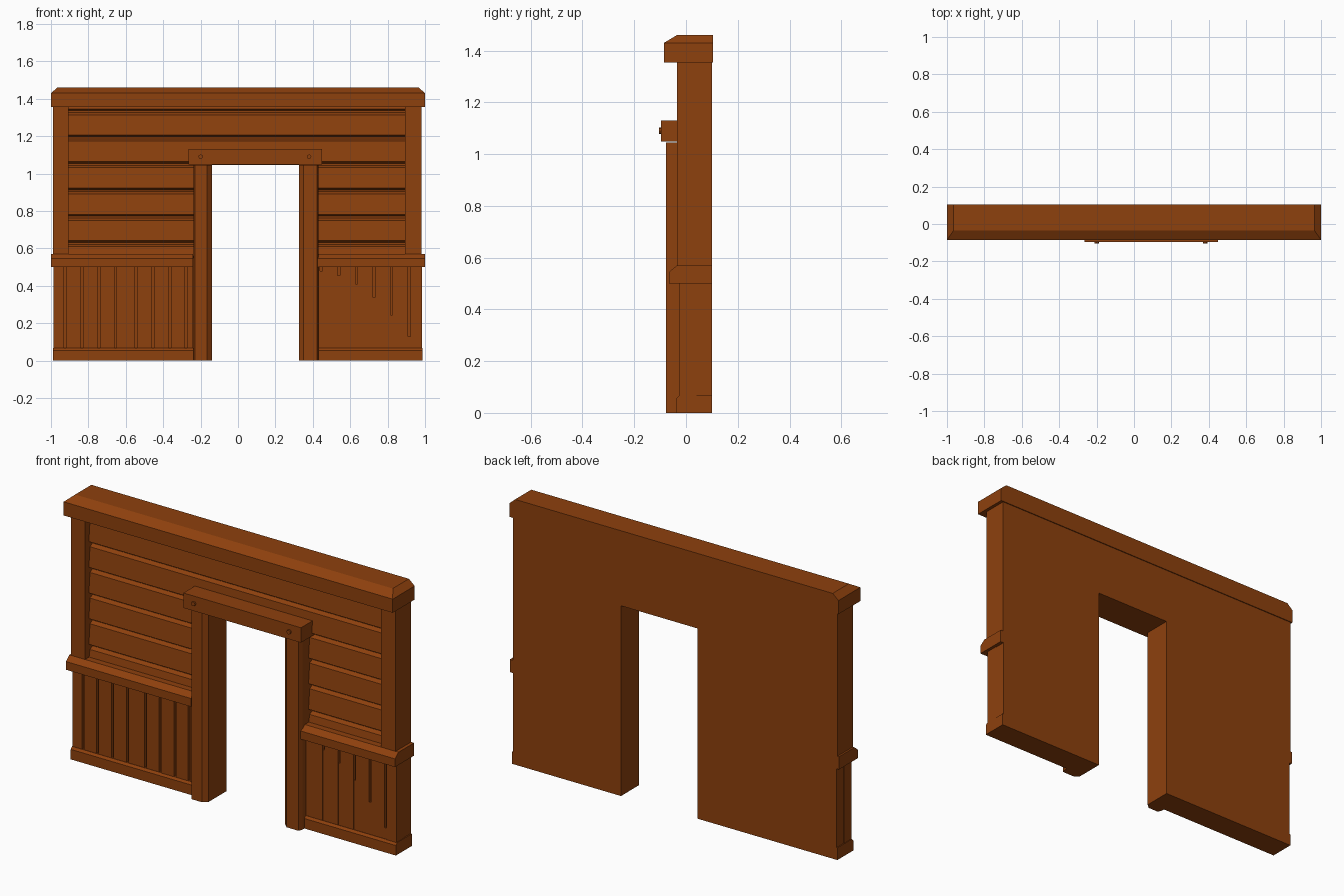
import bpy, bmesh, math, random
from mathutils import Vector

if "Cube" in bpy.data.objects:
    bpy.data.objects.remove(bpy.data.objects["Cube"])

random.seed(4)
BROWN = (0.27, 0.052, 0.004, 1)
wood = bpy.data.materials.new("brown_wood")
wood.use_nodes = True
wood.diffuse_color = BROWN
wood.node_tree.nodes["Principled BSDF"].inputs["Base Color"].default_value = BROWN


def finish(name, bm):
    bmesh.ops.recalc_face_normals(bm, faces=bm.faces)
    mesh = bpy.data.meshes.new(name)
    bm.to_mesh(mesh)
    bm.free()
    mesh.materials.append(wood)
    obj = bpy.data.objects.new(name, mesh)
    bpy.context.collection.objects.link(obj)
    return obj


def prism(name, profile, axis, lo, hi):
    """Sweep a 2D profile along an axis: x takes (y, z), y takes (x, z), z takes (x, y)."""
    place = {"x": lambda a, b, t: (t, a, b),
             "y": lambda a, b, t: (a, t, b),
             "z": lambda a, b, t: (a, b, t)}[axis]
    bm = bmesh.new()
    face = bm.faces.new([bm.verts.new(place(a, b, lo)) for a, b in profile])
    solid = bmesh.ops.extrude_face_region(bm, geom=[face])
    moved = [v for v in solid["geom"] if isinstance(v, bmesh.types.BMVert)]
    bmesh.ops.translate(bm, verts=moved, vec=Vector(place(0, 0, hi - lo)))
    return finish(name, bm)


def box(name, x0, x1, y0, y1, z0, z1):
    return prism(name, [(x0, y0), (x1, y0), (x1, y1), (x0, y1)], "z", z0, z1)


BACK = 0.10
DOOR_L, DOOR_R, DOOR_TOP = -0.14, 0.33, 1.045
POST_L, POST_R = -0.24, 0.43

# Wall core with the doorway cut out of its outline
prism("wall_core", [(-0.985, 0), (DOOR_L, 0), (DOOR_L, DOOR_TOP), (DOOR_R, DOOR_TOP),
                    (DOOR_R, 0), (0.98, 0), (0.98, 1.36), (-0.985, 1.36)], "y", 0.03, BACK)


# Overlapping horizontal siding with an undercut below each board
def siding(name, x0, x1, bottoms, pitch, z_min, z_max):
    for i, z in enumerate(bottoms):
        lo, hi = max(z, z_min), min(z + pitch - 0.024, z_max)
        if hi - lo < 0.01:
            continue
        prism(f"{name}_{i}", [(0.04, lo - 0.002), (0.025, lo - 0.002), (-0.002, lo + 0.008),
                              (0.008, hi), (0.03, hi + 0.012), (0.04, hi + 0.012)], "x", x0, x1)


PITCH = 0.141
rows = [0.492 + PITCH * i for i in range(7)]
siding("left_siding", -0.91, -0.2, rows[:4], PITCH, 0.55, 1.045)
siding("right_siding", 0.38, 0.90, rows[:4], PITCH, 0.55, 1.045)
siding("upper_siding", -0.91, 0.90, rows[4:], PITCH, 1.04, 1.36)

# Upper corner posts
box("right_corner_post", -0.99, -0.905, -0.035, BACK, 0.55, 1.36)
box("left_corner_post", 0.893, 0.982, -0.035, BACK, 0.55, 1.36)


# Lower panel: backing, vertical planks with gaps, base board and waist rail
def lower_panel(side, x0, x1, rail0, rail1, gaps, gap_bottoms):
    box(f"{side}_panel_backing", x0, x1, -0.008, 0.04, 0, 0.51)
    edges = [x0] + gaps + [x1]
    for i in range(len(edges) - 1):
        half = 0.006
        a = edges[i] + (half if i else 0)
        b = edges[i + 1] - (half if i < len(gaps) else 0)
        box(f"{side}_plank_{i}", a, b, -0.025 - random.uniform(0, 0.003), 0, 0.01, 0.51)
    for i, (x, z) in enumerate(zip(gaps, gap_bottoms)):
        if z > 0.07:
            box(f"{side}_gap_filler_{i}", x - 0.007, x + 0.007, -0.025, 0, 0.01, z)
    prism(f"{side}_base_board", [(BACK, 0), (-0.038, 0), (-0.038, 0.055), (-0.027, 0.067),
                                 (BACK, 0.067)], "x", x0 - 0.003, x1 + 0.003)
    prism(f"{side}_waist_rail", [(BACK, 0.5), (-0.065, 0.5), (-0.065, 0.545), (-0.035, 0.57),
                                 (BACK, 0.57)], "x", rail0, rail1)


left_gaps = [-0.925, -0.835, -0.745, -0.655, -0.545, -0.455, -0.365, -0.28]
lower_panel("right", -0.987, POST_L, -1.0, POST_L, left_gaps, [0.06] * 8)
right_gaps = [0.445 + 0.094 * i for i in range(6)]
lower_panel("left", POST_R, 0.983, POST_R - 0.01, 1.0, right_gaps,
            [0.48 - 0.013 * i - 0.0115 * i * i for i in range(6)])


# Door posts with chamfered front corners
def door_post(name, x0, x1, c0, c1):
    prism(name, [(x0, BACK), (x0, -0.055), (x0 + c0, -0.077), (x1 - c1, -0.077),
                 (x1, -0.055), (x1, BACK)], "z", 0, DOOR_TOP)


door_post("right_door_post", POST_L + 0.003, DOOR_L, 0.008, 0.025)
door_post("left_door_post", DOOR_R - 0.005, POST_R, 0.025, 0.008)

# Lintel and its round bolts
box("lintel", -0.265, 0.45, -0.096, 0.03, DOOR_TOP + 0.003, 1.13)
for side, x in (("right", -0.2), ("left", 0.38)):
    ring = [(x + 0.012 * math.cos(math.tau * i / 8), 1.09 + 0.012 * math.sin(math.tau * i / 8))
            for i in range(8)]
    prism(f"{side}_bolt", ring, "y", -0.105, -0.09)

# Top beam, with its upper front and end edges sloped in
beam = box("top_beam", -1, 1, -0.085, 0.105, 1.355, 1.46)
bm = bmesh.new()
bm.from_mesh(beam.data)
for normal, point in (((0, -0.03, 0.05), (0, -0.085, 1.43)),
                      ((-0.03, 0, 0.035), (-1, 0, 1.43)),
                      ((0.03, 0, 0.035), (1, 0, 1.43))):
    bmesh.ops.bisect_plane(bm, geom=bm.verts[:] + bm.edges[:] + bm.faces[:],
                           plane_co=point, plane_no=normal, clear_outer=True)
    bmesh.ops.holes_fill(bm, edges=[e for e in bm.edges if e.is_boundary])
bmesh.ops.recalc_face_normals(bm, faces=bm.faces)
bm.to_mesh(beam.data)
bm.free()
